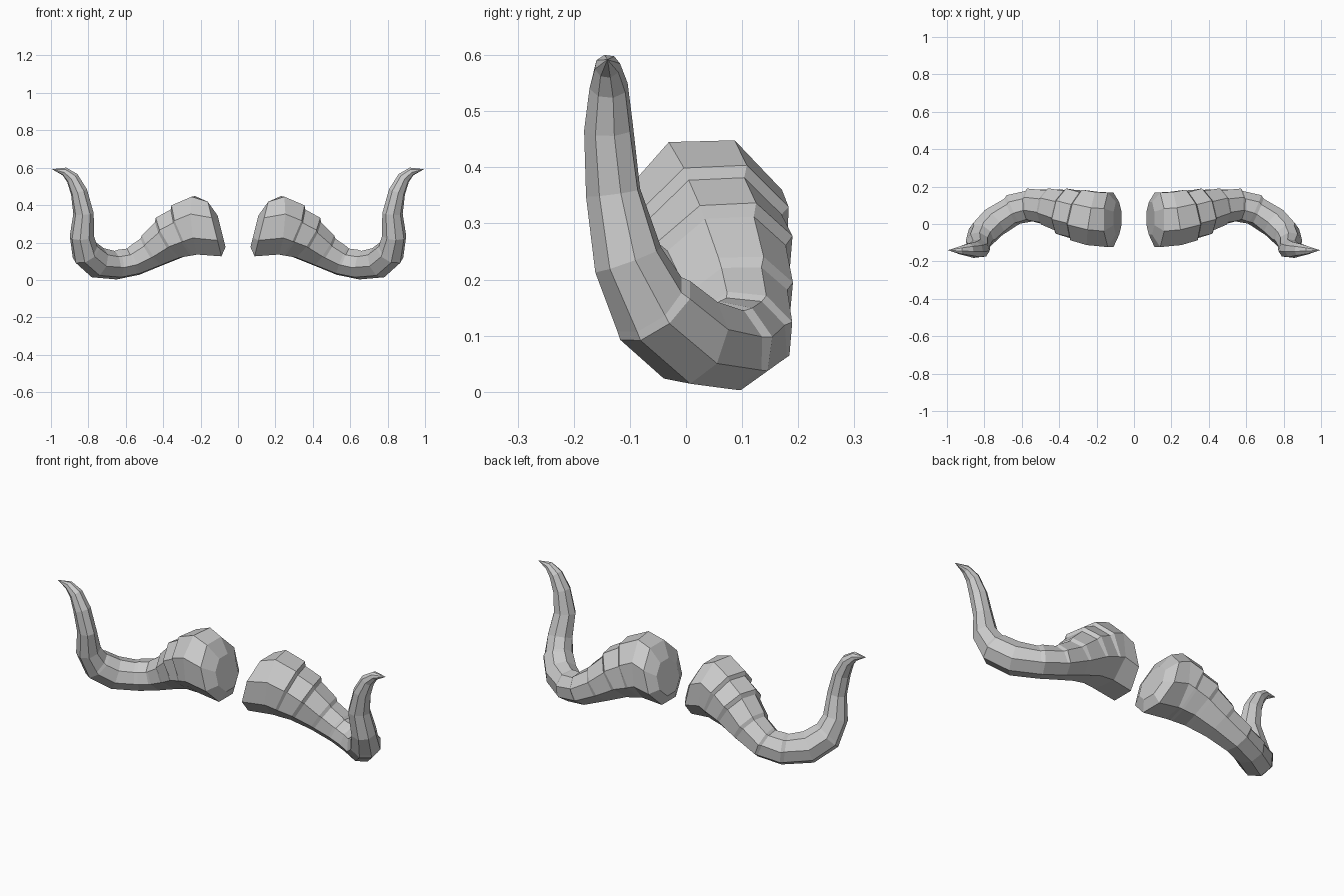
import bpy, bmesh, math
from mathutils import Vector

if "Cube" in bpy.data.objects:
    bpy.data.objects.remove(bpy.data.objects["Cube"])

SIDES = 8
# centre x, y, z, half-width across, half-width up, ridge step after the ring
RINGS = [
    (0.088, 0.03, 0.26, 0.09, 0.09, 0),
    (0.125, 0.022, 0.272, 0.150, 0.155, 0),
    (0.225, 0.03, 0.292, 0.148, 0.160, 0),
    (0.285, 0.045, 0.268, 0.143, 0.150, 1),
    (0.365, 0.065, 0.228, 0.128, 0.128, 1),
    (0.455, 0.090, 0.160, 0.102, 0.098, 1),
    (0.555, 0.102, 0.103, 0.088, 0.080, 1),
    (0.645, 0.078, 0.082, 0.082, 0.077, 1),
    (0.750, 0.008, 0.092, 0.080, 0.080, 0),
    (0.812, -0.055, 0.145, 0.076, 0.078, 1),
    (0.835, -0.103, 0.235, 0.063, 0.060, 0),
    (0.826, -0.130, 0.355, 0.055, 0.045, 0),
    (0.850, -0.138, 0.470, 0.044, 0.042, 0),
    (0.886, -0.138, 0.545, 0.034, 0.033, 0),
    (0.928, -0.140, 0.580, 0.022, 0.022, 0),
]
TIP = Vector((0.995, -0.14, 0.592))


def build_horn(name, mirror):
    bm = bmesh.new()
    pts = [Vector(r[:3]) for r in RINGS] + [TIP]
    side = Vector((0, 1, 0))
    loops = []

    def ring(c, t, s, a, b, shrink):
        up = s.cross(t)
        if up.z < 0 and t.z < 0.3:
            up = -up
        vs = []
        for k in range(SIDES):
            ang = 2 * math.pi * (k + 0.5) / SIDES
            f = 1.05
            if shrink and math.sin(ang) > -0.2:
                f *= 0.9
            p = c + s * (math.cos(ang) * a * f) + up * (math.sin(ang) * b * f)
            vs.append(bm.verts.new((p.x * mirror, p.y, p.z)))
        loops.append(vs)

    # swept rings, following the curve without twisting
    prev = Vector((1, 0, -0.25)).normalized()
    for i, (x, y, z, a, b, step) in enumerate(RINGS):
        if i < 2:
            t = Vector((1, 0, -0.25)).normalized()
        else:
            t = ((pts[i + 1] - pts[i]).normalized() + (pts[i] - pts[i - 1]).normalized()).normalized()
        side = prev.rotation_difference(t) @ side
        side = (side - t * side.dot(t)).normalized()
        prev = t
        up_side = -side
        ring(pts[i], t, up_side, a, b, False)
        # small ridge: the next segment starts narrower on the upper side
        if step:
            n = RINGS[i + 1]
            f = 0.15
            ring(pts[i].lerp(pts[i + 1], f), t, up_side,
                 a + (n[3] - a) * f, b + (n[4] - b) * f, True)

    # skin, flat base and pointed tip
    for l0, l1 in zip(loops, loops[1:]):
        for k in range(SIDES):
            j = (k + 1) % SIDES
            bm.faces.new((l0[k], l0[j], l1[j], l1[k]))
    bm.faces.new(loops[0])
    tip = bm.verts.new((TIP.x * mirror, TIP.y, TIP.z))
    for k in range(SIDES):
        bm.faces.new((loops[-1][k], loops[-1][(k + 1) % SIDES], tip))
    bmesh.ops.recalc_face_normals(bm, faces=bm.faces[:])
    me = bpy.data.meshes.new(name)
    bm.to_mesh(me)
    bm.free()
    ob = bpy.data.objects.new(name, me)
    bpy.context.collection.objects.link(ob)


build_horn("right_horn", 1)
build_horn("left_horn", -1)
